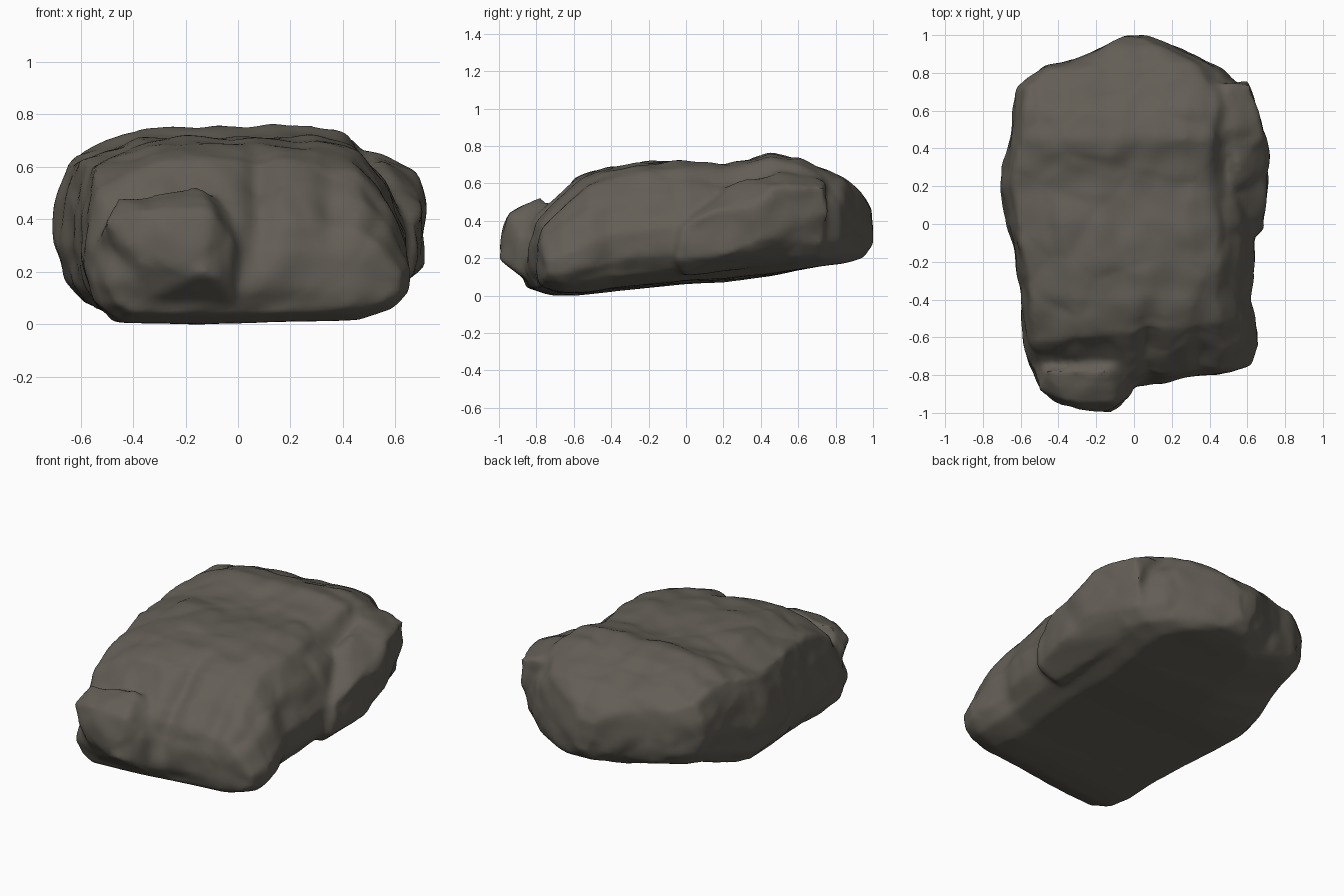
import bpy, bmesh, math
from mathutils import Vector, noise

cube = bpy.data.objects.get("Cube")
if cube:
    bpy.data.objects.remove(cube, do_unlink=True)

stone = bpy.data.materials.new("dark grey stone")
stone.use_nodes = True
color = (0.125, 0.113, 0.093, 1)
stone.diffuse_color = color
bsdf = next(n for n in stone.node_tree.nodes if n.type == 'BSDF_PRINCIPLED')
bsdf.inputs["Base Color"].default_value = color
bsdf.inputs["Roughness"].default_value = 0.9

# Cross-section of the boulder, across (-1..1) and up (0..1)
SECTION = [(-.82, .01), (-.94, .15), (-1, .37), (-.98, .6), (-.91, .85), (-.55, .97), (0, .98),
           (.45, 1), (.69, .95), (.86, .75), (.99, .48), (.98, .27), (.87, .12), (.66, .03), (-.3, 0)]
# Stations from front to back: y, right x, left x, bottom z, top z
STATIONS = [(-.85, -.42, .48, .13, .3), (-.81, -.5, .63, .04, .41), (-.7, -.56, .67, 0, .53),
            (-.57, -.59, .66, 0, .655), (-.4, -.6, .63, .02, .7), (-.2, -.64, .65, .04, .72),
            (0, -.68, .65, .06, .72), (.2, -.7, .62, .07, .705), (.33, -.69, .62, .085, .73),
            (.45, -.66, .62, .095, .765), (.6, -.64, .63, .12, .735), (.72, -.62, .6, .14, .68),
            (.83, -.48, .48, .155, .635), (.89, -.26, .34, .17, .59),
            (.95, -.15, .2, .19, .55), (1, -.07, .07, .26, .48)]


def bump(value, centre, width):
    return math.exp(-((value - centre) / width) ** 2)


def fade(value):
    return max(0, min(1, value))


def section_point(u, v, y, x0, x1, z0, z1):
    z = z0 + v * (z1 - z0)
    # Broken lower corner at the back right
    z += .1 * (1 - v) * fade(3 * y - .9) * fade(-1.2 * u - .2)
    # Crown falls away at both front shoulders
    z -= .06 * v * fade(u) * fade(-2 * y)
    z -= .09 * v * fade(-u * 2 - .8) * fade(-4 * y - 1.8)
    skew = .06 * u if y < -.5 else 0
    return ((x0 + x1) / 2 + u * (x1 - x0) / 2, y + skew, z)


def add_body(bm):
    rings = [[bm.verts.new(section_point(u, v, *s)) for u, v in SECTION] for s in STATIONS]
    n = len(SECTION)
    for a, b in zip(rings, rings[1:]):
        for i in range(n):
            j = (i + 1) % n
            bm.faces.new((a[i], a[j], b[j], b[i]))
    bm.faces.new(rings[0][::-1])
    bm.faces.new(rings[-1])


def add_lump(bm, points):
    verts = [bm.verts.new(p) for p in points]
    out = bmesh.ops.convex_hull(bm, input=verts)
    loose = [g for g in out["geom_interior"] if isinstance(g, bmesh.types.BMVert)]
    bmesh.ops.delete(bm, geom=loose, context='VERTS')


bm = bmesh.new()
add_body(bm)
# Knob on the front
add_lump(bm, [(-.51, -.88, .39), (-.45, -.86, .2), (-.38, -.97, .25), (-.13, -1.01, .2),
              (-.08, -.97, .17), (-.1, -.95, .43), (-.36, -.95, .44), (0, -.89, .3),
              (-.02, -.86, .09), (-.38, -.86, .08), (-.46, -.78, .48), (-.15, -.77, .53),
              (-.55, -.74, .3), (0, -.7, .4)])
# Ledge on the left flank, running round to the back corner
add_lump(bm, [(.42, -.05, .12), (.67, -.06, .19), (.68, -.03, .37), (.71, .1, .43),
              (.72, .3, .46), (.72, .42, .51), (.69, .48, .59), (.62, .74, .58),
              (.61, .77, .45), (.57, .75, .3), (.7, .2, .21), (.7, .4, .3), (.5, .5, .66),
              (.5, .75, .61), (.42, .1, .5), (.5, .6, .18), (.57, 0, .1), (.55, .3, .62),
              (.3, .7, .6)])
bmesh.ops.recalc_face_normals(bm, faces=bm.faces)
rough = bpy.data.meshes.new("boulder_rough")
bm.to_mesh(rough)
bm.free()
boulder = bpy.data.objects.new("boulder", rough)
bpy.context.collection.objects.link(boulder)

# Fuse the lumps into one skin and wear the edges
remesh = boulder.modifiers.new("fuse", 'REMESH')
remesh.mode = 'VOXEL'
remesh.voxel_size = .02
wear = boulder.modifiers.new("wear", 'SMOOTH')
wear.factor = .5
wear.iterations = 4
skin = bpy.data.meshes.new_from_object(
    boulder.evaluated_get(bpy.context.evaluated_depsgraph_get()))
boulder.modifiers.clear()
boulder.data = skin
bpy.data.meshes.remove(rough)

# Weather the surface with soft dents, chipped plates and front gullies
bm = bmesh.new()
bm.from_mesh(skin)
bm.normal_update()
moves = []
for v in bm.verts:
    p = v.co
    amount = .014 * noise.noise(p * 3.1) + .014 * noise.noise(p * 7 + Vector((4, 2, 1)))
    near = noise.voronoi(p * 3.5)[0]
    amount += .02 * (min(near[1] - near[0], .3) - .18)
    amount *= 1 - .9 * fade(-v.normal.z * 2 - .6)
    gully = .05 * bump(p.x, .08, .06) + .02 * bump(p.x, .36, .06)
    amount -= gully * fade((-.38 - p.y) * 5) * fade((p.z - .18) * 4)
    shift = v.normal * amount
    # Crevice between the crown and the ledge
    shift.z -= .04 * bump(p.x, .46, .05) * bump(p.y, .22, .22) * fade(v.normal.z * 2)
    moves.append(shift)
for v, shift in zip(bm.verts, moves):
    v.co += shift

# Rest the stone on the ground
bmesh.ops.translate(bm, verts=bm.verts, vec=(0, 0, -min(v.co.z for v in bm.verts)))
bm.to_mesh(skin)
bm.free()

skin.name = "boulder"
skin.materials.clear()
skin.materials.append(stone)
bpy.context.view_layer.objects.active = boulder
boulder.select_set(True)
bpy.ops.object.shade_smooth_by_angle(angle=math.radians(40))
